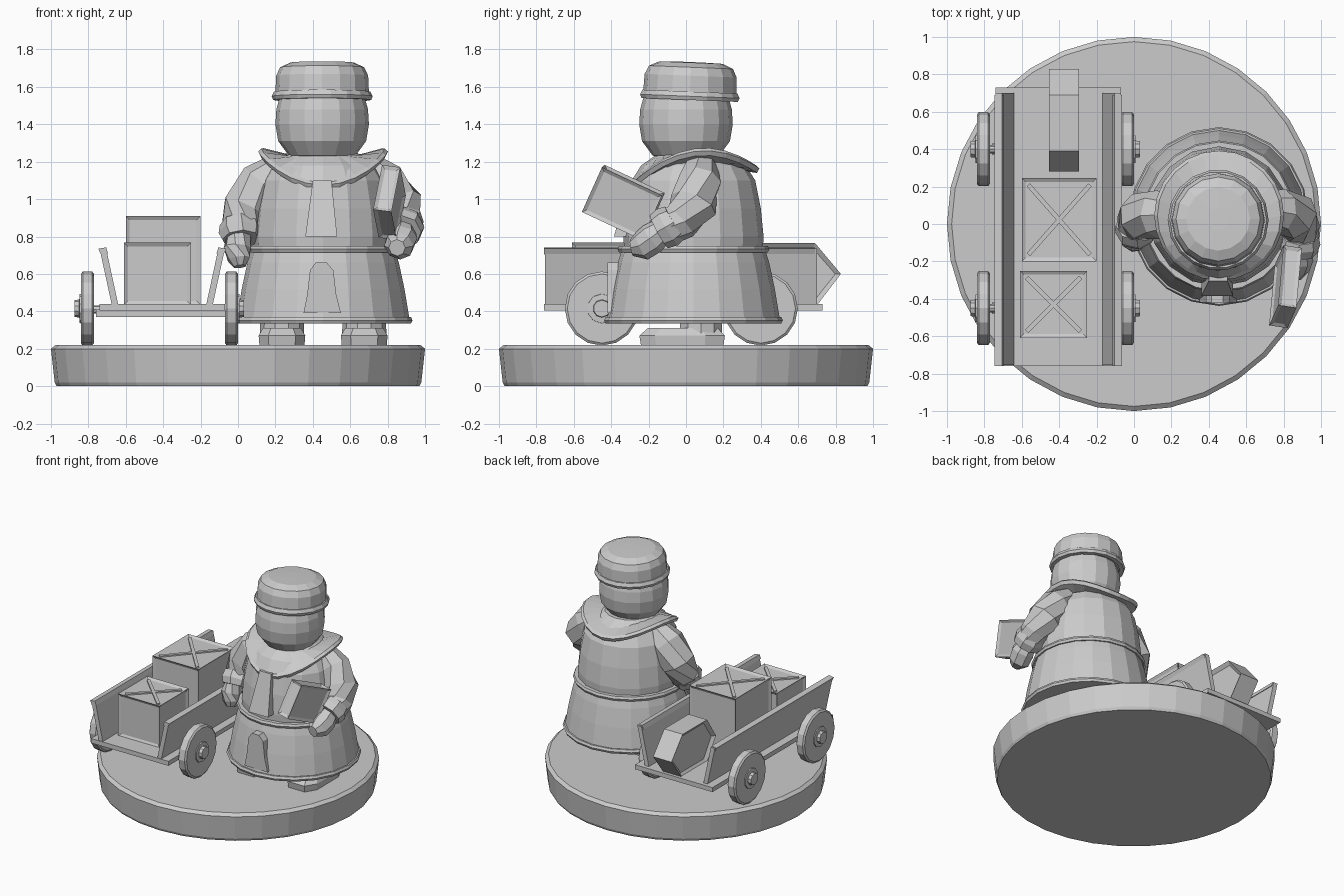
import bpy, bmesh, math
from mathutils import Vector, Matrix

if "Cube" in bpy.data.objects:
    bpy.data.objects.remove(bpy.data.objects["Cube"])


def finish(name, bm, mat=None):
    if mat is not None:
        bmesh.ops.transform(bm, matrix=mat, verts=bm.verts)
    bmesh.ops.recalc_face_normals(bm, faces=bm.faces)
    me = bpy.data.meshes.new(name)
    bm.to_mesh(me)
    bm.free()
    ob = bpy.data.objects.new(name, me)
    bpy.context.collection.objects.link(ob)
    return ob


def loft(name, rings, mat=None, closed=False):
    """Skin a list of vertex rings; cap the ends unless closed."""
    bm = bmesh.new()
    vs = [[bm.verts.new(p) for p in r] for r in rings]
    n = len(vs[0])
    pairs = list(zip(vs, vs[1:])) + ([(vs[-1], vs[0])] if closed else [])
    for a, b in pairs:
        for i in range(n):
            j = (i + 1) % n
            bm.faces.new((a[i], a[j], b[j], b[i]))
    if not closed:
        bm.faces.new(vs[0])
        bm.faces.new(vs[-1])
    return finish(name, bm, mat)


def circle(r, z, n):
    return [(r * math.cos(2 * math.pi * i / n), r * math.sin(2 * math.pi * i / n), z) for i in range(n)]


def revolve(name, profile, n, mat=None, closed=False):
    return loft(name, [circle(r, z, n) for r, z in profile], mat, closed)


def tube(name, path, n=8):
    """path: (x, y, z, radius) points."""
    pts = [Vector(p[:3]) for p in path]
    rings = []
    for i, p in enumerate(pts):
        d = pts[min(i + 1, len(pts) - 1)] - pts[max(i - 1, 0)]
        q = d.to_track_quat('Z', 'X')
        rings.append([p + q @ Vector(c) for c in circle(path[i][3], 0, n)])
    return loft(name, rings)


def box(name, lo, hi, panel=0.0, mat=None):
    """Box between two corners; panel > 0 recesses every face inside a frame."""
    bm = bmesh.new()
    bmesh.ops.create_cube(bm, size=1)
    lo, hi = Vector(lo), Vector(hi)
    for v in bm.verts:
        v.co = Vector((v.co[k] + 0.5) * (hi[k] - lo[k]) + lo[k] for k in range(3))
    if panel:
        bmesh.ops.inset_individual(bm, faces=bm.faces[:], thickness=panel, depth=-0.012)
    return finish(name, bm, mat)


def slab(name, poly, lo, hi, axis, lean=0.0):
    """Extrude a 2D polygon along x or y; lean shears y with z."""
    def pt(a, z, d):
        return (d, a, z) if axis == 'x' else (a, d + lean * (z - poly[0][1]), z)
    return loft(name, [[pt(a, z, d) for a, z in poly] for d in (lo, hi)])


T, R = Matrix.Translation, Matrix.Rotation

# Round base
revolve("base", [(0.97, 0), (0.98, 0.02), (1.0, 0.2), (0.975, 0.22)], 32)

# Body: skirt, torso, belts
axis = T((0.455, 0.04, 0))
revolve("skirt", [(0.43, 0.34), (0.46, 0.37), (0.435, 0.52), (0.405, 0.66), (0.38, 0.74)], 20, axis)
revolve("torso", [(0.37, 0.72), (0.375, 0.80), (0.36, 0.95), (0.33, 1.1), (0.28, 1.18), (0.18, 1.25)], 16, axis)
for name, r, z in (("belt", 0.38, 0.732), ("hem", 0.452, 0.352)):
    revolve(name, [(r - .03, z - .017), (r + .018, z - .017), (r + .026, z),
                   (r + .018, z + .017), (r - .03, z + .017)], 20, axis, True)

# Front flaps
slab("lower_flap", [(.35, .39), (.55, .39), (.525, .49), (.51, .62), (.475, .66), (.415, .66),
                    (.385, .62), (.37, .49)], -0.42, -0.30, 'y')
slab("upper_flap", [(.36, .80), (.53, .80), (.50, 1.10), (.40, 1.10)], -0.385, -0.28, 'y', 0.27)

# Saddle-shaped collar
def collar_ring(r, dz, blend, n=24):
    out = []
    for i in range(n):
        a = 2 * math.pi * i / n
        c, s = math.cos(a), math.sin(a)
        edge = 1.12 + 0.045 * s + 0.135 * c * c
        out.append((0.455 + r * c, 0.045 * blend + r * s, edge * blend + 1.23 * (1 - blend) + dz))
    return out

loft("collar", [collar_ring(0.17, 0, 0), collar_ring(0.33, 0.015, 1), collar_ring(0.347, 0, 1),
                collar_ring(0.335, -0.025, 1), collar_ring(0.17, -0.06, 0)], closed=True)

# Head and cap
head = T((0.45, 0.0, 0))
revolve("head", [(0.11, 1.205), (0.18, 1.235), (0.235, 1.31), (0.25, 1.40), (0.245, 1.48), (0.22, 1.57)], 16, head)
cap = T((0.45, 0.02, 1.54)) @ R(-0.04, 4, 'X')
revolve("cap", [(0.24, 0.0), (0.25, 0.03), (0.246, 0.12), (0.225, 0.165), (0.17, 0.19), (0.06, 0.193)], 16, cap)
revolve("cap_brim", [(0.23, -0.01), (0.262, -0.01), (0.27, 0.01), (0.258, 0.035), (0.23, 0.035)], 18, cap, True)

# Boots
for name, x in (("left_boot", 0.235), ("right_boot", 0.675)):
    sole = [(-.07, -.24), (.07, -.24), (.12, -.16), (.12, .10), (.08, .20), (-.08, .20), (-.12, .10), (-.12, -.16)]
    loft(name, [[(x + a * s, b * s, z) for a, b in sole] for s, z in ((1, .215), (1.04, .27), (.85, .31))])
    revolve(name + "_leg", [(0.12, 0.22), (0.115, 0.40)], 10, T((x, 0.08, 0)))

# Arms, cuffs and hands
tube("left_sleeve", [(.24, .05, 1.17, .09), (.13, .05, 1.08, .13), (.04, .04, .95, .13),
                     (.01, 0, .84, .105), (.015, -.03, .80, .09)])
tube("left_cuff", [(.01, .0, .86, .108), (.012, -.03, .82, .116), (.015, -.05, .785, .10)])
tube("left_hand", [(.01, -.05, .81, .065), (-.005, -.075, .74, .072), (.005, -.09, .68, .062), (.01, -.10, .64, .035)])
tube("right_sleeve", [(.68, .08, 1.17, .09), (.78, .07, 1.09, .12), (.86, .04, .97, .13),
                      (.89, -.03, .88, .105), (.89, -.09, .85, .095)])
tube("right_cuff", [(.888, -.06, .875, .10), (.885, -.10, .85, .112), (.88, -.145, .825, .10)])
tube("right_hand", [(.88, -.12, .84, .065), (.875, -.18, .79, .085), (.86, -.235, .75, .08), (.85, -.29, .74, .045)])

# Held box
box("held_box", (-.05, -.178, -.133), (.05, .178, .133), 0.028,
    T((0.81, -0.335, 0.982)) @ R(0.13, 4, 'Y') @ R(-0.15, 4, 'Z') @ R(-0.42, 4, 'X'))

# Cart bed and leaning side panels
box("cart_bed", (-.74, -.76, .405), (-.07, .73, .44))
for side, name in ((-1, "left"), (1, "right")):
    prof = [(.235, .435), (.27, .435), (.335, .735), (.30, .735)]
    loft(name + "_panel", [[(-.405 + side * a, y, z) for a, z in prof] for y in (-.755, .70)])
    rail = [(.29, .71), (.328, .705), (.342, .735), (.30, .742)]
    loft(name + "_rail", [[(-.405 + side * a, y, z) for a, z in rail] for y in (-.76, .69)])

# Axles, wheels and hubs
turn = R(math.pi / 2, 4, 'Y')
for end, y in (("front", -.45), ("rear", .40)):
    revolve(end + "_axle", [(.022, -.43), (.022, .43)], 8, T((-.42, y, .41)) @ turn)
    box(end + "_axle_beam", (-.76, y - .03, .37), (-.06, y + .03, .41))
    for side, name in ((-1, "left"), (1, "right")):
        wheel = T((-.42 + side * .385, y, .415)) @ R(side * math.pi / 2, 4, 'Y')
        revolve(f"{end}_{name}_wheel", [(.185, -.035), (.198, -.025), (.198, .025), (.185, .035)], 16, wheel)
        revolve(f"{end}_{name}_hub", [(.08, .03), (.078, .042), (.048, .044), (.045, .068)], 10, wheel)

# Crates with crossed lids
def crate(name, x0, x1, y0, y1, z):
    box(name, (x0, y0, .435), (x1, y1, z), 0.03)
    w, d = x1 - x0 - 0.06, y1 - y0 - 0.06
    half, ang = math.hypot(w, d) / 2 - 0.008, math.atan2(d, w)
    for i, a in enumerate((ang, -ang)):
        box(f"{name}_brace_{i}", (-half, -.012, -.02), (half, .012, -.002), 0,
            T(((x0 + x1) / 2, (y0 + y1) / 2, z)) @ R(a, 4, 'Z'))

crate("small_crate", -.61, -.25, -.61, -.25, .767)
crate("large_crate", -.60, -.20, -.20, .245, .91)

# Six-sided crate at the back of the cart
hexa = slab("six_sided_crate", [(.28, .60), (.39, .432), (.70, .432), (.828, .60), (.69, .765), (.39, .765)],
            -.455, -.295, 'x')
bm = bmesh.new()
bm.from_mesh(hexa.data)
bmesh.ops.inset_individual(bm, faces=[f for f in bm.faces if len(f.verts) == 6], thickness=0.03, depth=-0.02)
bm.to_mesh(hexa.data)
bm.free()
